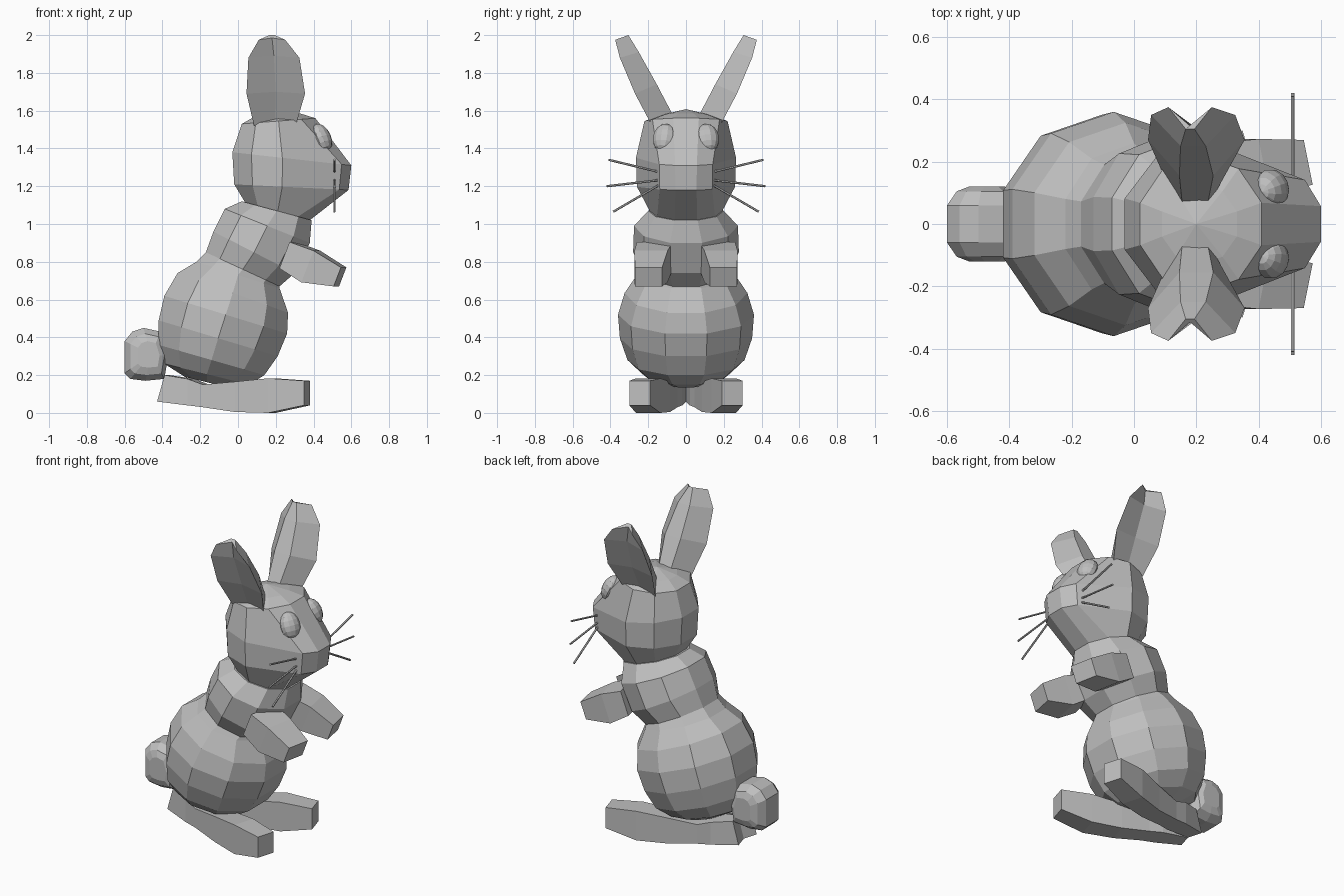
import bpy, bmesh, math
from mathutils import Vector, Matrix

if "Cube" in bpy.data.objects:
    bpy.data.objects.remove(bpy.data.objects["Cube"])

fur = bpy.data.materials.new("grey")
fur.diffuse_color = (0.52, 0.52, 0.52, 1)
fur.use_nodes = True
fur.node_tree.nodes["Principled BSDF"].inputs["Base Color"].default_value = fur.diffuse_color


def finish(name, bm):
    """Turn a bmesh into a flat shaded object."""
    bmesh.ops.recalc_face_normals(bm, faces=bm.faces)
    me = bpy.data.meshes.new(name)
    bm.to_mesh(me)
    bm.free()
    me.materials.append(fur)
    ob = bpy.data.objects.new(name, me)
    bpy.context.collection.objects.link(ob)
    return ob


def loft(name, rings, tip=None):
    """Skin a list of equal point rings, closing both ends."""
    bm = bmesh.new()
    vs = [[bm.verts.new(p) for p in r] for r in rings]
    n = len(vs[0])
    for a, b in zip(vs, vs[1:]):
        for i in range(n):
            j = (i + 1) % n
            bm.faces.new((a[i], a[j], b[j], b[i]))
    bm.faces.new(vs[0])
    if tip:
        t = bm.verts.new(tip)
        for i in range(n):
            bm.faces.new((vs[-1][i], vs[-1][(i + 1) % n], t))
    else:
        bm.faces.new(vs[-1])
    return finish(name, bm)


def tilted_ring(back, front, width, snout=False):
    """Ten-sided ring between a back and a front point in the xz plane."""
    b, f = Vector((back[0], 0, back[1])), Vector((front[0], 0, front[1]))
    pts = []
    for i in range(10):
        a = math.radians(18 + 36 * i)
        u, y = math.cos(a) / math.cos(math.radians(18)), math.sin(a)
        mid = 0.5
        if snout:  # stretch the front half into a narrow muzzle
            mid = 0.42
            if u > 0.9:
                y *= 0.7
            elif u > 0.1:
                u, y = 0.86, y * 0.66
        t = mid + u * ((1 - mid) if u > 0 else mid)
        p = b.lerp(f, t)
        pts.append((p.x, y * width, p.z))
    return pts


# Belly and chest
loft("body", [tilted_ring(*r) for r in (
    ((-0.28, 0.19), (-0.05, 0.135), 0.13),
    ((-0.39, 0.26), (0.06, 0.15), 0.23),
    ((-0.42, 0.36), (0.14, 0.20), 0.31),
    ((-0.42, 0.49), (0.21, 0.30), 0.35),
    ((-0.39, 0.62), (0.26, 0.42), 0.36),
    ((-0.32, 0.74), (0.265, 0.53), 0.325),
    ((-0.22, 0.80), (0.22, 0.66), 0.26),
    ((-0.17, 0.85), (0.22, 0.67), 0.235),
    ((-0.13, 0.96), (0.30, 0.74), 0.28),
    ((-0.07, 1.08), (0.38, 0.90), 0.275),
    ((0.02, 1.12), (0.39, 1.02), 0.20))])

# Head with muzzle
loft("head", [tilted_ring(*r) for r in (
    ((0.04, 1.11), (0.38, 1.02), 0.19),
    ((-0.02, 1.21), (0.585, 1.18), 0.26, True),
    ((-0.03, 1.38), (0.6, 1.31), 0.265, True),
    ((0.02, 1.53), (0.41, 1.56), 0.22),
    ((0.09, 1.57), (0.33, 1.585), 0.13))], tip=(0.2, 0, 1.608))

# Tail: rounded wheel with bevelled sides
profile = ((-0.60, 0.38), (-0.60, 0.21), (-0.57, 0.18), (-0.49, 0.17),
           (-0.39, 0.18), (-0.37, 0.30), (-0.41, 0.43), (-0.50, 0.45),
           (-0.56, 0.43))
loft("tail", [[(-0.46 + (x + 0.46) * k, y, 0.31 + (z - 0.31) * k)
               for x, z in profile]
              for y, k in ((-0.12, 0.5), (-0.105, 0.78), (-0.06, 1),
                           (0.06, 1), (0.105, 0.78), (0.12, 0.5))])

for side, s in (("left", 1), ("right", -1)):
    # Ear: folded leaf, hollow at the tip
    # (centre x, half width, inner spread, inner y, inner z, wing y, wing z, hollow y)
    ear = []
    for cx, w, k, yi, zi, yw, zw, yo in (
            (0.195, 0.11, 0.35, 0.05, 1.54, 0.18, 1.52, 0.17),
            (0.20, 0.155, 0.35, 0.155, 1.74, 0.27, 1.69, 0.25),
            (0.19, 0.135, 0.3, 0.25, 1.91, 0.35, 1.88, 0.315),
            (0.18, 0.07, 0.2, 0.305, 2.0, 0.375, 1.975, 0.315)):
        ear.append([(cx - w, s * yw, zw), (cx - k * w, s * yi, zi),
                    (cx + k * w, s * yi, zi), (cx + w, s * yw, zw),
                    (cx, s * yo, zw + 0.01)])
    loft(side + "_ear", ear)

    # Foot: narrow and splayed outward from the heel
    foot = []
    for x, yc, w, lo, hi in ((-0.395, 0.045, 0.045, 0.06, 0.20),
                             (-0.25, 0.08, 0.06, 0.04, 0.18),
                             (-0.17, 0.10, 0.055, 0.03, 0.15),
                             (0.0, 0.145, 0.06, 0.005, 0.165),
                             (0.18, 0.20, 0.065, 0.0, 0.183),
                             (0.365, 0.245, 0.055, 0.04, 0.17)):
        lean = 0.02 if x < -0.3 else 0
        foot.append([(x - 0.3 * w * a + lean * b, s * (yc + w * a), hi if b > 0 else lo)
                     for a, b in ((-1, 1), (1, 1), (1, -1), (-1, -1))])
    loft(side + "_foot", foot)

    # Arm: boxy, reaching forward and down from the chest
    arm = []
    for x, y, z, ry, rz in ((0.265, 0.165, 0.835, 0.095, 0.075),
                            (0.385, 0.185, 0.775, 0.088, 0.09),
                            (0.54, 0.198, 0.72, 0.072, 0.054)):
        arm.append([(x + 0.36 * rz * b - 0.2 * ry * a, s * (y + ry * a), z + 0.93 * rz * b)
                    for a, b in ((-1, 1), (1, 1), (1, -1), (-1, -1))])
    loft(side + "_arm", arm)

    # Eye: flattened ball lying on the sloping face
    bm = bmesh.new()
    bmesh.ops.create_uvsphere(
        bm, u_segments=12, v_segments=8, radius=1,
        matrix=Matrix.Translation((0.442, s * 0.115, 1.455))
        @ Matrix.Rotation(math.radians(s * 20), 4, 'Z')
        @ Matrix.Rotation(math.radians(-24), 4, 'Y')
        @ Matrix.Diagonal((0.05, 0.062, 0.08, 1)))
    finish(side + "_eye", bm)

    # Whiskers
    for k, (y0, z0, y1, z1) in enumerate(((0.12, 1.27, 0.41, 1.34),
                                          (0.12, 1.235, 0.42, 1.20),
                                          (0.12, 1.22, 0.385, 1.065))):
        a, b = Vector((0.51, s * y0, z0)), Vector((0.51, s * y1, z1))
        d = b - a
        bm = bmesh.new()
        bmesh.ops.create_cone(
            bm, cap_ends=True, segments=6, radius1=0.006, radius2=0.006,
            depth=d.length, matrix=Matrix.Translation((a + b) / 2)
            @ d.to_track_quat('Z', 'Y').to_matrix().to_4x4())
        finish(f"{side}_whisker_{k + 1}", bm)
